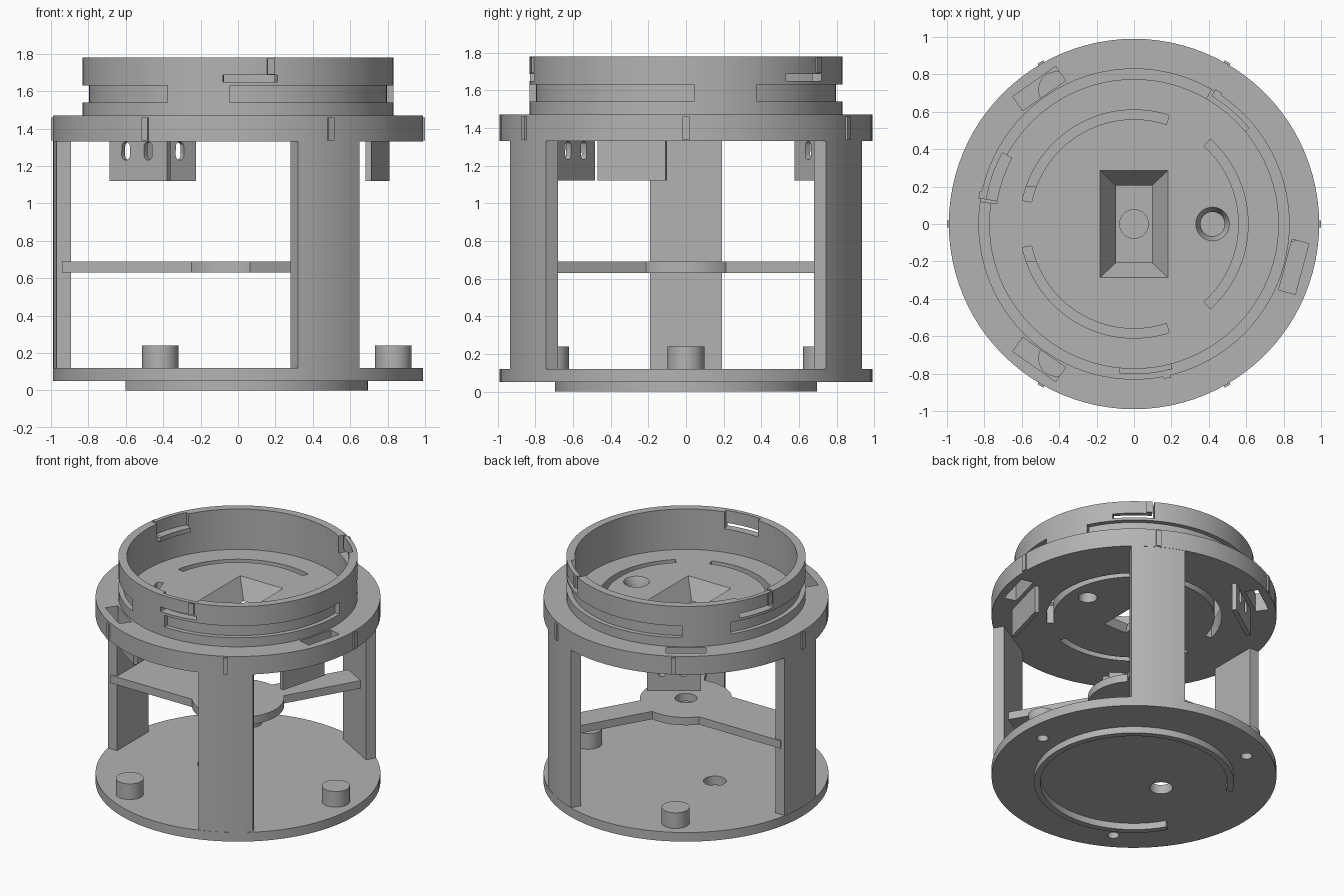
import bpy
import bmesh
from math import radians, cos, sin, ceil, pi
from mathutils import Matrix

if "Cube" in bpy.data.objects:
    bpy.data.objects.remove(bpy.data.objects["Cube"], do_unlink=True)

grey = bpy.data.materials.new("plain grey")
grey.use_nodes = True
grey.diffuse_color = (0.45, 0.45, 0.45, 1)
grey.node_tree.nodes["Principled BSDF"].inputs["Base Color"].default_value = (0.45, 0.45, 0.45, 1)


def finish(name, bm):
    bmesh.ops.recalc_face_normals(bm, faces=bm.faces)
    mesh = bpy.data.meshes.new(name)
    bm.to_mesh(mesh)
    bm.free()
    mesh.materials.append(grey)
    ob = bpy.data.objects.new(name, mesh)
    bpy.context.collection.objects.link(ob)
    return ob


def cylinder(name, r, z0, z1, x=0, y=0, r_top=None, n=96):
    bm = bmesh.new()
    bmesh.ops.create_cone(bm, cap_ends=True, segments=n, radius1=r,
                          radius2=r if r_top is None else r_top, depth=z1 - z0,
                          matrix=Matrix.Translation((x, y, (z0 + z1) / 2)))
    return finish(name, bm)


def prism(name, outline, z0, z1):
    bm = bmesh.new()
    face = bm.faces.new([bm.verts.new((x, y, z0)) for x, y in outline])
    new = bmesh.ops.extrude_face_region(bm, geom=[face])["geom"]
    verts = [v for v in new if isinstance(v, bmesh.types.BMVert)]
    bmesh.ops.translate(bm, verts=verts, vec=(0, 0, z1 - z0))
    return finish(name, bm)


def sector(name, r0, r1, a0, a1, z0, z1):
    n = max(1, ceil((a1 - a0) / 3))
    angles = [radians(a0 + (a1 - a0) * i / n) for i in range(n + 1)]
    outline = [(r1 * cos(a), r1 * sin(a)) for a in angles]
    outline += [(r0 * cos(a), r0 * sin(a)) for a in reversed(angles)]
    return prism(name, outline, z0, z1)


def radial_box(name, angle, r0, r1, t0, t1, z0, z1):
    # box given by its radial span and its sideways (counterclockwise) span
    a = radians(angle)
    pts = [(r0, t0), (r1, t0), (r1, t1), (r0, t1)]
    return prism(name, [(r * cos(a) - t * sin(a), r * sin(a) + t * cos(a)) for r, t in pts], z0, z1)


def combine(target, other, operation="DIFFERENCE"):
    mod = target.modifiers.new("combine", "BOOLEAN")
    mod.operation, mod.solver, mod.object = operation, "EXACT", other
    graph = bpy.context.evaluated_depsgraph_get()
    mesh = bpy.data.meshes.new_from_object(target.evaluated_get(graph))
    target.modifiers.clear()
    target.data = mesh
    bpy.data.objects.remove(other, do_unlink=True)


parts = []

# Base plate with pegs, screw holes and a cable hole
base = cylinder("base_plate", 0.99, 0.05, 0.12)
combine(base, cylinder("cut", 0.08, 0, 0.2, x=-0.245, n=40))
for i, angle in enumerate((0, 120, 240)):
    x, y = 0.83 * cos(radians(angle)), 0.83 * sin(radians(angle))
    combine(base, cylinder("cut", 0.04, 0, 0.2, x, y, n=32))
    peg = cylinder(f"peg_{i + 1}", 0.097, 0.115, 0.24, x, y, n=48)
    combine(peg, cylinder("cut", 0.04, 0, 0.2, x, y, n=32))
    parts.append(peg)
parts += [base, sector("bottom_rib", 0.65, 0.695, -150, 150, 0, 0.055)]

# Columns: straight sides, curved outer face
for i, angle in enumerate((60, 180, 300)):
    column = radial_box(f"column_{i + 1}", angle, 0.893, 1.1, -0.19, 0.19, 0.11, 1.34)
    combine(column, cylinder("trim", 0.988, 0, 1.5), "INTERSECT")
    parts.append(column)

# Middle spider
spider = cylinder("spider", 0.32, 0.63, 0.69)
for angle, w in ((60, 0.1), (180, 0.2), (300, 0.1)):
    combine(spider, radial_box("arm", angle, 0.15, 0.94, -w, w, 0.63, 0.69), "UNION")
combine(spider, cylinder("cut", 0.077, 0.5, 0.8, n=40))
parts.append(spider)

# Upper deck with arc slots, sunk hole, funnel window and bracket pockets
deck = cylinder("upper_deck", 0.99, 1.33, 1.47)
for mid in (0, 120, 240):
    combine(deck, sector("cut", 0.56, 0.61, mid - 48, mid + 48, 1.2, 1.6))
combine(deck, cylinder("cut", 0.065, 1.2, 1.6, x=0.42, n=40))
combine(deck, cylinder("cut", 0.065, 1.42, 1.48, x=0.42, r_top=0.095, n=40))
bm = bmesh.new()
bmesh.ops.create_cone(bm, cap_ends=True, segments=4, radius1=0.5 ** 0.5, radius2=0.5 ** 0.5, depth=1,
                      matrix=Matrix.Rotation(pi / 4, 4, "Z"))
for v in bm.verts:
    top = v.co.z > 0
    v.co.x *= 0.366 if top else 0.19
    v.co.y *= 0.575 if top else 0.41
    v.co.z = 1.471 if top else 1.329
combine(deck, finish("funnel_cut", bm))

for i, angle in enumerate((-15, 125, -125)):
    combine(deck, radial_box("cut", angle, 0.838, 0.93, -0.14, 0.14, 1.2, 1.6))
    # Hanging bracket with two slotted holes
    bracket = radial_box(f"bracket_{i + 1}", angle, 0.778, 0.81, -0.27, 0.105, 1.12, 1.335)
    a = radians(angle)
    for t in (-0.165, -0.02):
        bm = bmesh.new()
        bmesh.ops.create_cone(bm, cap_ends=True, segments=24, radius1=0.027, radius2=0.027, depth=0.2)
        for v in bm.verts:
            v.co.y += 0.022 if v.co.y > 0 else -0.022
        bm.transform(Matrix.Translation((0.795 * cos(a) - t * sin(a), 0.795 * sin(a) + t * cos(a), 1.28))
                     @ Matrix.Rotation(a + pi / 2, 4, "Z") @ Matrix.Rotation(pi / 2, 4, "X"))
        combine(bracket, finish("slot_cut", bm))
    parts.append(bracket)
parts.append(deck)

# Small marker ridges around the deck rim
for i in range(6):
    parts.append(radial_box(f"rim_ridge_{i + 1}", i * 60, 0.97, 1.0, -0.018, 0.018, 1.335, 1.46))

# Collar ring with outer grooves and snap fingers
collar = cylinder("collar", 0.832, 1.465, 1.78)
combine(collar, cylinder("cut", 0.772, 1.4, 1.9))
for a in (27, 147, 267):
    combine(collar, sector("cut", 0.797, 0.9, a, a + 96, 1.54, 1.63))
for i, a in enumerate((-95.5, 39.7, 151.5)):
    combine(collar, sector("cut", 0.74, 0.8, a, a + 20.2, 1.68, 1.9))
    combine(collar, sector("cut", 0.74, 0.9, a, a + 20.2, 1.65, 1.685))
    combine(collar, sector("cut", 0.74, 0.9, a + 19.1, a + 20.2, 1.66, 1.9))
    parts.append(sector(f"snap_bump_{i + 1}", 0.81, 0.843, a + 16.3, a + 19.1, 1.69, 1.775))
parts.append(collar)

# Smooth the round faces, keep edges sharp
bpy.ops.object.select_all(action="DESELECT")
for ob in parts:
    ob.select_set(True)
bpy.context.view_layer.objects.active = parts[0]
bpy.ops.object.shade_smooth_by_angle(angle=radians(30))
